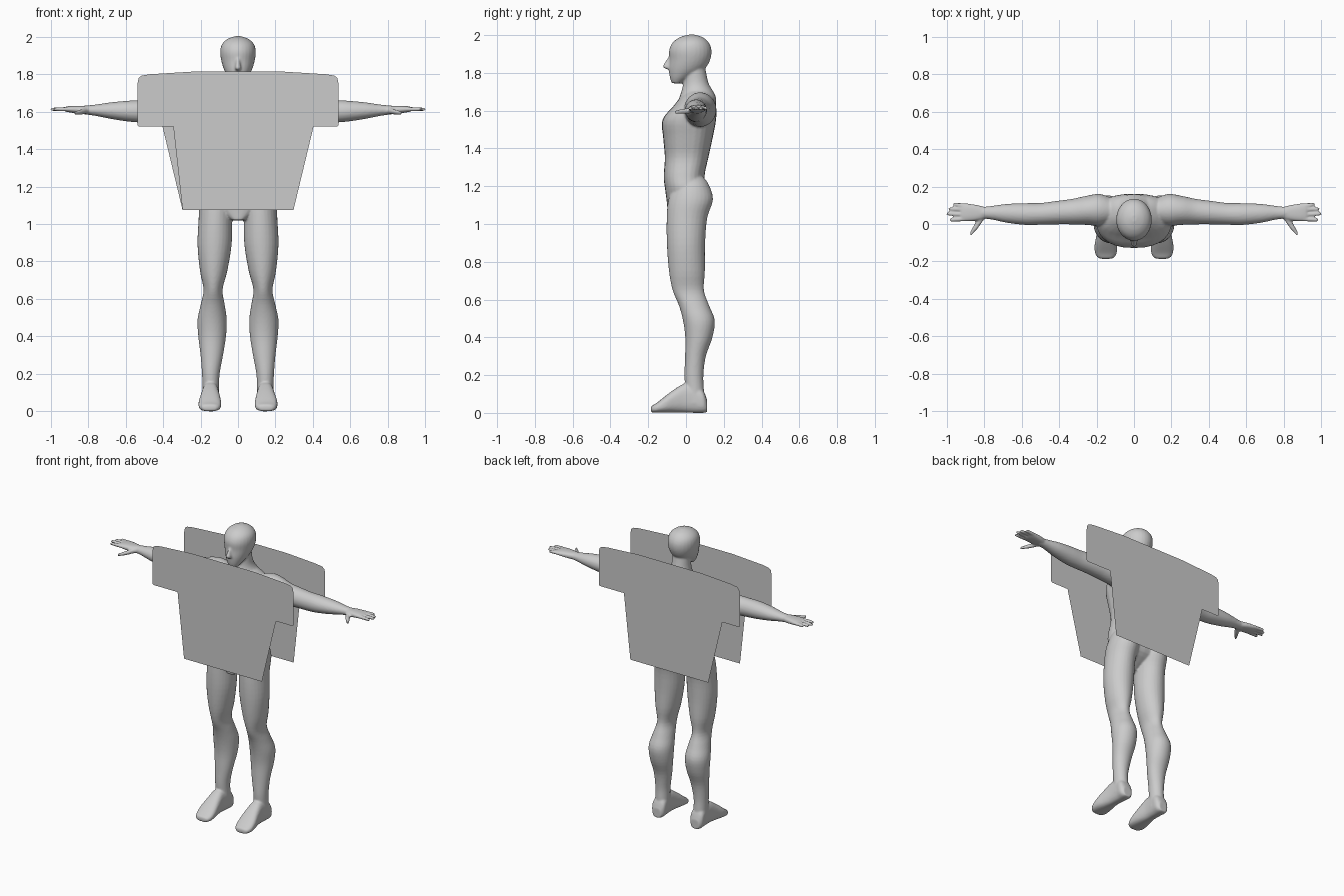
import bpy, bmesh, math
from mathutils import Vector

grey = bpy.data.materials.new("plain grey")
grey.diffuse_color = (0.6, 0.6, 0.6, 1)

body = bmesh.new()
ORDER = {'x': (0, 1, 2), 'y': (1, 0, 2), 'z': (2, 0, 1)}


def curve(secs, steps=4):
    """Catmull-Rom interpolation of the sections."""
    out, n = [], len(secs)
    for i in range(n - 1):
        a, b, c, d = (secs[min(max(k, 0), n - 1)] for k in (i - 1, i, i + 1, i + 2))
        for s in range(steps):
            t = s / steps
            out.append([0.5 * (2 * q + (r - p) * t + (2 * p - 5 * q + 4 * r - u) * t * t
                        + (3 * q - p - 3 * r + u) * t ** 3) for p, q, r, u in zip(a, b, c, d)])
    return out + [list(secs[-1])]


def loft(axis, secs, sides=(1,), power=2.0, n=28):
    """Closed tube; section = position on axis, two centres, two radii."""
    for side in sides:
        rings = []
        for p, c1, c2, r1, r2 in curve(secs):
            ring = []
            for k in range(n):
                a = 2 * math.pi * k / n
                ca, sa = math.cos(a), math.sin(a)
                u = c1 + r1 * math.copysign(abs(ca) ** (2 / power), ca)
                v = c2 + r2 * math.copysign(abs(sa) ** (2 / power), sa)
                co = [0, 0, 0]
                for idx, val in zip(ORDER[axis], (p, u, v)):
                    co[idx] = val
                co[0] *= side
                ring.append(body.verts.new(co))
            rings.append(ring)
        faces = [body.faces.new(rings[0]), body.faces.new(rings[-1])]
        for a, b in zip(rings, rings[1:]):
            for k in range(n):
                m = (k + 1) % n
                faces.append(body.faces.new((a[k], a[m], b[m], b[k])))
        bmesh.ops.recalc_face_normals(body, faces=faces)


BOTH = (1, -1)

# Head, nose and neck
loft('z', [(1.745, 0, -.05, .025, .025), (1.775, 0, -.03, .048, .055), (1.82, 0, .003, .073, .094),
           (1.87, 0, .02, .089, .108), (1.92, 0, .023, .095, .112), (1.96, 0, .025, .085, .096),
           (1.988, 0, .028, .055, .062), (2.002, 0, .03, .015, .018)])
loft('z', [(1.82, 0, -.09, .012, .015), (1.832, 0, -.1, .016, .023), (1.855, 0, -.092, .012, .02),
           (1.89, 0, -.08, .008, .01)])
loft('z', [(1.60, 0, .06, .15, .09), (1.66, 0, .062, .13, .098), (1.70, 0, .06, .085, .085),
           (1.75, 0, .052, .062, .066), (1.84, 0, .045, .058, .055)])

# Torso
loft('z', [(1.02, 0, -.05, .035, .045), (1.10, 0, 0, .14, .10), (1.18, 0, 0, .18, .11),
           (1.25, 0, -.01, .17, .108), (1.35, 0, .003, .155, .115), (1.45, 0, .01, .175, .13),
           (1.55, 0, .017, .20, .142), (1.62, 0, .045, .20, .115), (1.67, 0, .06, .14, .09),
           (1.70, 0, .06, .09, .06)], power=2.4)

# Legs
loft('z', [(.05, .145, .045, .046, .055), (.12, .145, .045, .044, .05), (.20, .145, .042, .047, .05),
           (.30, .14, .05, .06, .055), (.40, .138, .068, .074, .072), (.49, .138, .068, .078, .084),
           (.57, .135, .042, .064, .08), (.65, .133, .012, .051, .083), (.75, .13, .005, .073, .095),
           (.89, .125, 0, .091, .101), (1.03, .12, .005, .09, .107), (1.13, .112, .025, .093, .118),
           (1.21, .10, .03, .08, .09), (1.25, .09, .03, .05, .06)], BOTH)

# Feet
loft('y', [(.112, .145, .035, .03, .032), (.09, .145, .06, .047, .06), (.045, .145, .075, .045, .075),
           (-.01, .147, .078, .045, .076), (-.06, .148, .064, .052, .062), (-.11, .15, .045, .06, .044),
           (-.155, .15, .027, .058, .026), (-.18, .15, .02, .042, .018), (-.186, .15, .018, .02, .01)],
     BOTH, power=2.6)

# Arms
loft('x', [(.10, .07, 1.60, .06, .07), (.18, .075, 1.605, .085, .09), (.25, .073, 1.605, .078, .088),
           (.33, .066, 1.60, .068, .072), (.42, .06, 1.60, .062, .064), (.50, .054, 1.60, .058, .06),
           (.58, .053, 1.602, .058, .056), (.68, .057, 1.605, .05, .044), (.76, .06, 1.607, .036, .03),
           (.82, .06, 1.608, .03, .023)], BOTH)

# Palms
loft('x', [(.79, .06, 1.608, .028, .022), (.84, .06, 1.61, .042, .021), (.89, .061, 1.612, .047, .018),
           (.92, .062, 1.613, .044, .013)], BOTH, power=2.5)

# Fingers: root y, tip y, tip x
for y0, y1, tip in ((.098, .105, .965), (.074, .081, .99), (.049, .054, 1.0), (.025, .022, .985)):
    loft('x', [(.88, y0, 1.612, .012, .012), (.94, (y0 + y1) / 2, 1.613, .0105, .0115),
               (tip - .01, y1, 1.612, .009, .009), (tip + .001, y1, 1.611, .004, .005)], BOTH, n=12)

# Thumbs
loft('x', [(.80, .045, 1.605, .02, .016), (.835, .0, 1.598, .026, .014), (.86, -.035, 1.594, .018, .011),
           (.876, -.058, 1.592, .009, .008)], BOTH, n=14)

mesh = bpy.data.meshes.new("body")
body.to_mesh(mesh)
body.free()
figure = bpy.data.objects.new("body", mesh)
bpy.context.collection.objects.link(figure)
mesh.materials.append(grey)
# Fuse the parts into one smooth skin
mod = figure.modifiers.new("fuse", 'REMESH')
mod.mode = 'VOXEL'
mod.voxel_size = 0.0065
mod.use_smooth_shade = True
mod = figure.modifiers.new("soften", 'SMOOTH')
mod.factor = 0.5
mod.iterations = 3

# Flat shirt panels, half outline from neck to hem
HALF = [(0, 1.717), (.045, 1.72), (.085, 1.727), (.123, 1.738), (.165, 1.753), (.198, 1.772), (.222, 1.798),
        (.24, 1.813), (.47, 1.799), (.513, 1.792), (.53, 1.78), (.536, 1.75), (.536, 1.527),
        (.528, 1.519), (.345, 1.519), (.325, 1.512), (.304, 1.497), (.298, 1.47), (.296, 1.075)]
outline = HALF + [(-x, z) for x, z in reversed(HALF[1:])]


def shirt(name, y, order):
    bm = bmesh.new()
    bm.faces.new([bm.verts.new((x, y, z)) for x, z in order])
    bmesh.ops.triangulate(bm, faces=bm.faces[:])
    # make every triangle face away from the body
    for f in bm.faces:
        f.normal_update()
        if f.normal.y * y < 0:
            f.normal_flip()
    me = bpy.data.meshes.new(name)
    bm.to_mesh(me)
    bm.free()
    me.materials.append(grey)
    bpy.context.collection.objects.link(bpy.data.objects.new(name, me))


shirt("shirt_front", -0.163, outline[::-1])
shirt("shirt_back", 0.181, outline)
